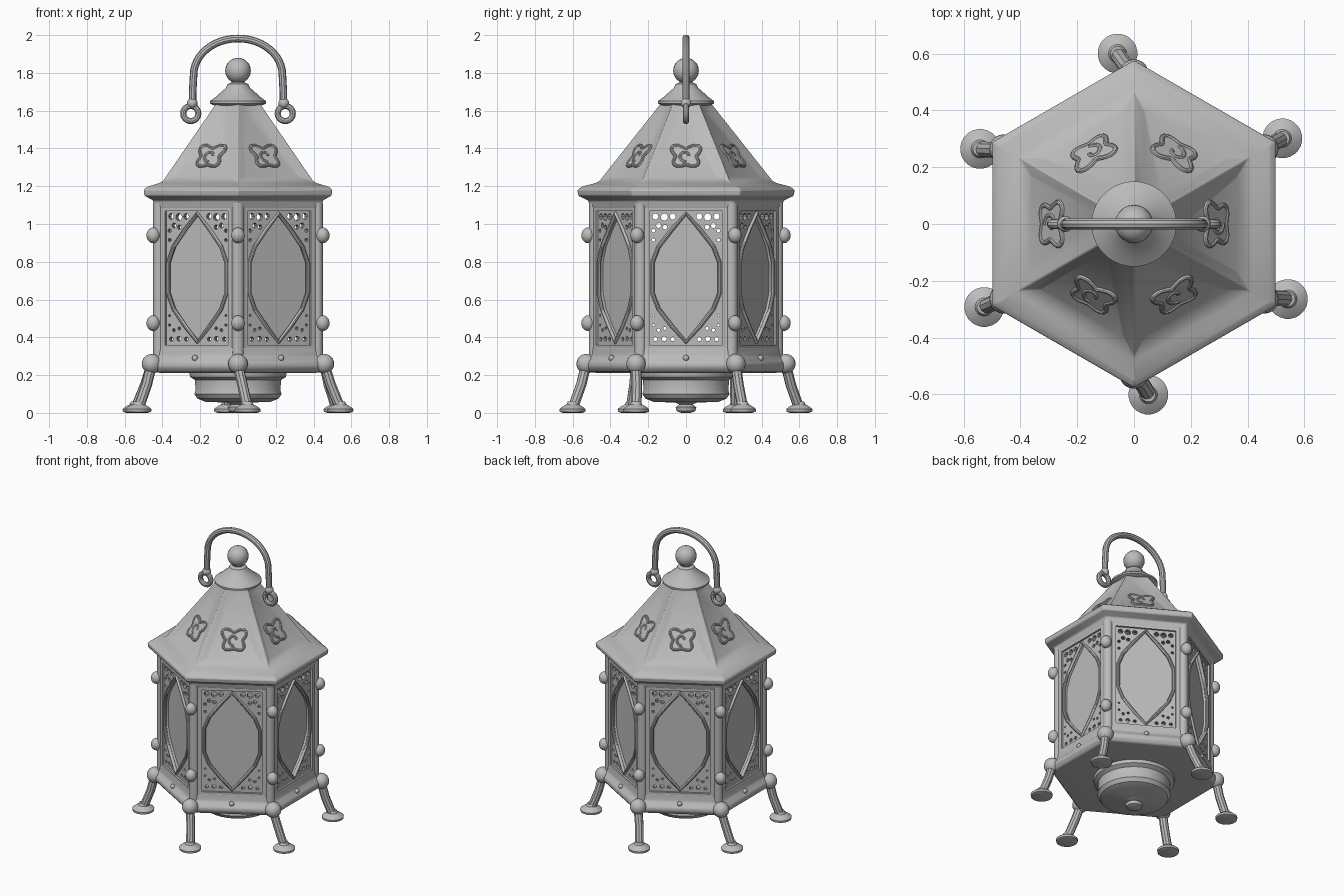
import bpy, bmesh, math
from math import sin, cos, pi, radians
from mathutils import Matrix, Vector

cube = bpy.data.objects.get("Cube")
if cube:
    bpy.data.objects.remove(cube, do_unlink=True)

metal = bpy.data.materials.new("grey_metal")
metal.use_nodes = True
GREY = (0.5, 0.5, 0.5, 1)
metal.diffuse_color = GREY
metal.node_tree.nodes["Principled BSDF"].inputs["Base Color"].default_value = GREY

parts = []


def add(name, mesh, matrix=None):
    ob = bpy.data.objects.new(name, mesh)
    bpy.context.collection.objects.link(ob)
    if not mesh.materials:
        mesh.materials.append(metal)
    if matrix is not None:
        ob.matrix_world = matrix
    parts.append(ob)
    return ob


def to_mesh(bm):
    mesh = bpy.data.meshes.new("part")
    bm.to_mesh(mesh)
    bm.free()
    return mesh


def lathe(profile, sides=32, inset_range=None):
    """Stack rings of (radius, height); six-sided radii are measured to the flats."""
    bm = bmesh.new()
    grow = 1 / cos(pi / 6) if sides == 6 else 1
    rings = [[bm.verts.new((r * grow * cos(2 * pi * (i + .5) / sides),
                            r * grow * sin(2 * pi * (i + .5) / sides), z))
              for i in range(sides)] for r, z in profile]
    for a, b in zip(rings, rings[1:]):
        for i in range(sides):
            j = (i + 1) % sides
            bm.faces.new((a[i], a[j], b[j], b[i]))
    bm.faces.new(rings[0])
    bm.faces.new(rings[-1])
    bmesh.ops.recalc_face_normals(bm, faces=bm.faces)
    if inset_range:
        low, high = inset_range
        faces = [f for f in bm.faces if low < f.calc_center_median().z < high]
        bmesh.ops.inset_individual(bm, faces=faces, thickness=.045, depth=-.018,
                                   use_even_offset=True)
    return to_mesh(bm)


def ball(radius):
    bm = bmesh.new()
    bmesh.ops.create_uvsphere(bm, u_segments=20, v_segments=12, radius=radius)
    return to_mesh(bm)


def curve_mesh(loops, extrude=0, tube=0, closed=True):
    """Fill flat outlines into a plate, or sweep a round tube along paths."""
    cu = bpy.data.curves.new("path", 'CURVE')
    cu.dimensions = '3D' if tube else '2D'
    cu.fill_mode = 'FULL' if tube else 'BOTH'
    cu.extrude, cu.bevel_depth, cu.bevel_resolution = extrude, tube, 3
    cu.use_fill_caps = True
    for pts in loops:
        sp = cu.splines.new('POLY')
        sp.points.add(len(pts) - 1)
        for p, co in zip(sp.points, pts):
            p.co = (*co, 1) if len(co) == 3 else (*co, 0, 1)
        sp.use_cyclic_u = closed
    ob = bpy.data.objects.new("path", cu)
    bpy.context.collection.objects.link(ob)
    dg = bpy.context.evaluated_depsgraph_get()
    mesh = bpy.data.meshes.new_from_object(ob.evaluated_get(dg))
    bpy.data.objects.remove(ob, do_unlink=True)
    mesh.materials.clear()
    return mesh


def rect(w, h):
    return [(-w, -h), (w, -h), (w, h), (-w, h)]


def circle(x, y, r, n=10):
    return [(x + r * cos(2 * pi * i / n), y + r * sin(2 * pi * i / n)) for i in range(n)]


def face_matrix(angle, apothem, z, lean=0):
    """Local x runs along the side, y up the side, z outwards."""
    out = Vector((cos(angle), sin(angle), 0))
    up = Vector((0, 0, 1))
    side = up.cross(out)
    m = Matrix((side, up, out)).transposed().to_4x4()
    return Matrix.Translation(out * apothem + up * z) @ m @ Matrix.Rotation(-lean, 4, 'X')


def at(angle, r, z):
    return Vector((r * cos(angle), r * sin(angle), z))


def soften(ob, width=.008):
    mod = ob.modifiers.new("soft_edges", 'BEVEL')
    mod.width, mod.segments = width, 2
    mod.limit_method = 'ANGLE'


# Base, roof and turned parts
soften(add("base", lathe([(.41, .212), (.455, .217), (.472, .24), (.472, .265),
                          (.445, .3), (.44, .35)], 6)))
soften(add("roof", lathe([(.42, 1.075), (.44, 1.085), (.45, 1.125), (.495, 1.15), (.5, 1.18),
                          (.48, 1.197), (.405, 1.22), (.12, 1.635)], 6, (1.3, 1.55))), .006)
add("roof_cap", lathe([(.12, 1.625), (.15, 1.638), (.15, 1.65), (.115, 1.675), (.1, 1.69),
                       (.065, 1.72), (.055, 1.74), (.035, 1.75), (.035, 1.78)]))
add("finial", ball(.068), Matrix.Translation((0, 0, 1.812)))
add("bottom_bowl", lathe([(.26, .22), (.255, .19), (.23, .175), (.225, .12), (.232, .1),
                          (.215, .075), (.17, .058), (.06, .055), (.035, .045),
                          (.055, .03), (.05, .01), (.025, 0)]))

# Carrying handle with a ring at each end
arch = [(.235 * cos(pi * i / 24), 0, 1.79 + .192 * sin(pi * i / 24)) for i in range(25)]
path = [(.24, 0, 1.625), (.24, 0, 1.7)] + arch + [(-.24, 0, 1.7), (-.24, 0, 1.625)]
add("handle", curve_mesh([path], tube=.02, closed=False))
ring = curve_mesh([[(x, 0, z) for x, z in circle(0, 0, .04, 24)]], tube=.017)
collar = ball(.028)
for s, name in ((1, "left"), (-1, "right")):
    add(name + "_handle_ring", ring, Matrix.Translation((s * .25, 0, 1.585)))
    add(name + "_handle_collar", collar, Matrix.Translation((s * .242, 0, 1.64)))

# Pierced side panel with a pointed window
quarter = [(0, .34), (.075, .255), (.145, .165), (.178, .08)]
right_half = quarter + [(x, -y) for x, y in reversed(quarter)]
window = right_half + [(-x, y) for x, y in reversed(right_half[1:-1])]
holes = []
for x, y, r in ((.07, .325, .016), (.115, .322, .019), (.162, .325, .016),
                (.145, .277, .013), (.172, .25, .01), (.172, .2, .009), (.112, .268, .012)):
    for s in (-1, 1):
        holes += [circle(s * x, y, r), circle(s * x, -y, r * .7)]
frame = curve_mesh([rect(.253, .38), rect(.192, .355)], extrude=.02)
panel = curve_mesh([rect(.21, .37), window] + holes, extrude=.014)
rim = curve_mesh([window], tube=.011)
pane = curve_mesh([[(x * 1.02, y * 1.01) for x, y in window]], extrude=.004)

# Roof ornament: four-pointed scroll outline and an inner curl
star = []
for i in range(40):
    t = 2 * pi * i / 40
    r = .068 + .016 * cos(4 * (t - pi / 4)) + .006 * sin(3 * t)
    star.append((r * 1.08 * cos(t), r * sin(t)))
curl = [((.012 + .006 * t) * cos(t), (.012 + .006 * t) * sin(t)) for t in
        [i * .25 for i in range(20)]]
scroll = curve_mesh([star], tube=.009)
swirl = curve_mesh([curl], tube=.009, closed=False)
plate = curve_mesh([star], extrude=.004)
lean = math.atan2(.285, .415)
stud = ball(.016)

for k in range(6):
    a, n = k * pi / 3, str(k + 1)
    add("wall_frame_" + n, frame, face_matrix(a, .42, .715))
    add("pierced_panel_" + n, panel, face_matrix(a, .413, .715))
    add("window_rim_" + n, rim, face_matrix(a, .43, .715))
    add("window_pane_" + n, pane, face_matrix(a, .4, .715))
    m = face_matrix(a, .29, 1.36, lean)
    add("roof_plate_" + n, plate, m)
    add("roof_scroll_" + n, scroll, m)
    add("roof_curl_" + n, swirl, m)
    add("base_stud_" + n, stud, Matrix.Translation(at(a, .455, .29)))

# Corner posts, bosses and splayed legs
post = lathe([(.032, .28), (.032, 1.11)], 16)
boss, joint = ball(.036), ball(.052)
foot = lathe([(.05, 0), (.068, .006), (.07, .02), (.055, .032), (.032, .045), (.025, .06)], 24)
for k, twist in enumerate((0, 5.5, 4, -1, 4.8, 4)):
    a, n = radians(30 + 60 * k), str(k + 1)
    b = a + radians(twist)
    add("corner_post_" + n, post, Matrix.Translation(at(a, .482, 0)))
    for z, name in ((.94, "upper_boss_"), (.475, "lower_boss_")):
        add(name + n, boss, Matrix.Translation(at(a, .518, z)) @ Matrix.Diagonal((1, 1, 1.15, 1)))
    add("leg_joint_" + n, joint, Matrix.Translation(at(a, .528, .26)))
    leg = [at(a, .53, .25), at(a + (b - a) * .5, .555, .15), at(b, .6, .03)]
    add("leg_" + n, curve_mesh([[tuple(p) for p in leg]], tube=.028, closed=False))
    add("foot_" + n, foot, Matrix.Translation(at(b, .603, 0)))

# Smooth shading with crisp edges
bpy.ops.object.select_all(action='DESELECT')
for ob in parts:
    ob.select_set(True)
bpy.context.view_layer.objects.active = parts[0]
bpy.ops.object.shade_smooth_by_angle(angle=radians(35))
